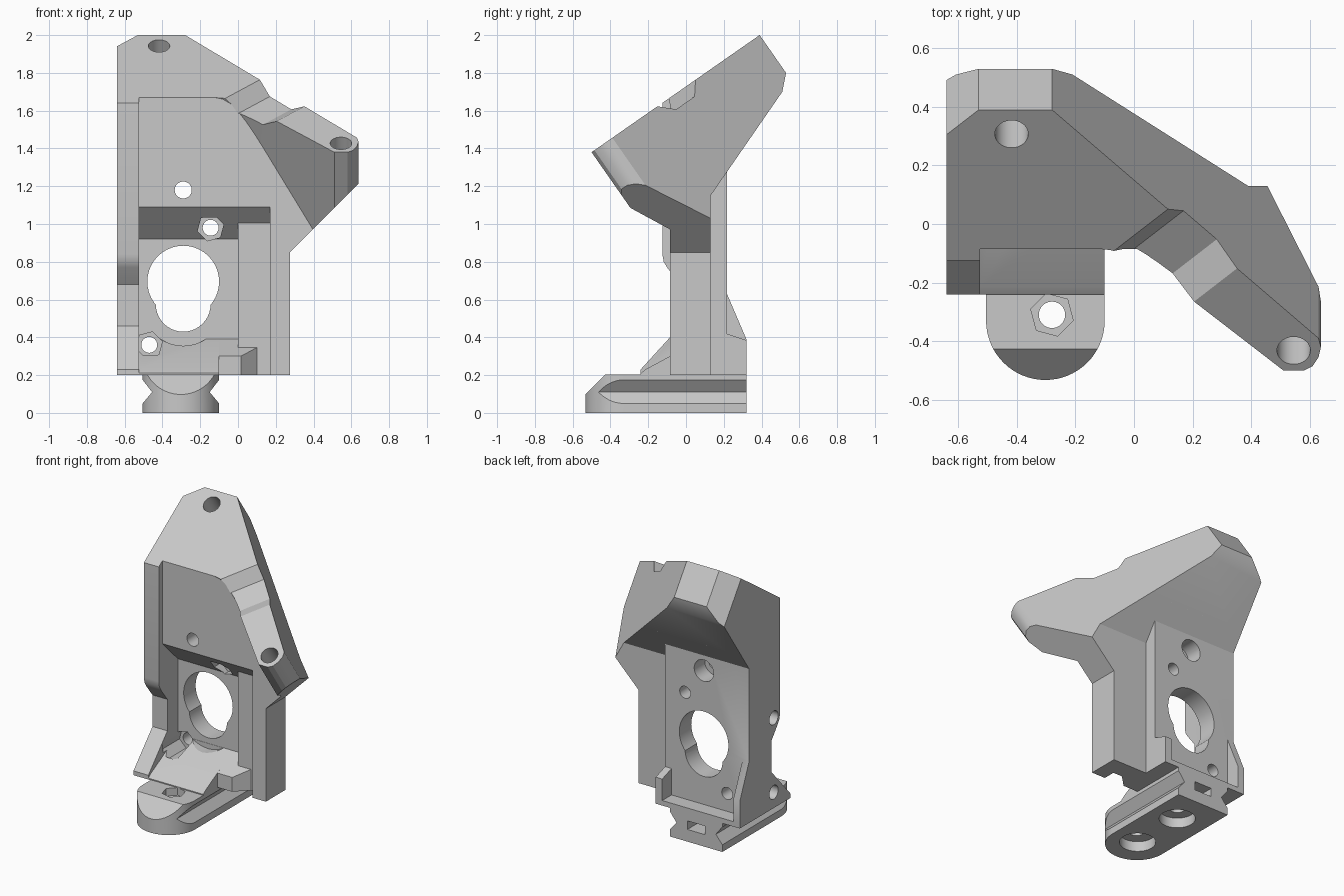
import bpy, bmesh, math
from mathutils import Vector

if "Cube" in bpy.data.objects:
    bpy.data.objects.remove(bpy.data.objects["Cube"])

grey = bpy.data.materials.new("plain grey")
grey.use_nodes = True
grey.diffuse_color = (0.58, 0.58, 0.58, 1)
grey.node_tree.nodes["Principled BSDF"].inputs["Base Color"].default_value = grey.diffuse_color

INTO = Vector((0, 0.572, -0.82))          # direction square to the sloping top


def top(x, y, lift=0.0):
    """Point on the sloping top plane."""
    return Vector((x, y, 1.38 + 0.697 * (y + 0.5) + lift))


def prism(name, points, along):
    bm = bmesh.new()
    a = [bm.verts.new(p) for p in points]
    b = [bm.verts.new(Vector(p) + Vector(along)) for p in points]
    n = len(a)
    bm.faces.new(a)
    bm.faces.new(b[::-1])
    for i in range(n):
        bm.faces.new((a[i], b[i], b[(i + 1) % n], a[(i + 1) % n]))
    bmesh.ops.recalc_face_normals(bm, faces=bm.faces)
    me = bpy.data.meshes.new(name)
    bm.to_mesh(me)
    bm.free()
    me.materials.append(grey)
    ob = bpy.data.objects.new(name, me)
    bpy.context.collection.objects.link(ob)
    return ob


def slab(name, x0, x1, yz):
    return prism(name, [(x0, y, z) for y, z in yz], (x1 - x0, 0, 0))


def box(name, x0, x1, y0, y1, z0, z1):
    return slab(name, x0, x1, [(y0, z0), (y1, z0), (y1, z1), (y0, z1)])


def rod(start, along, r, sides=40, turn=0.0):
    """Round or six-sided cutter from a start point."""
    d = Vector(along).normalized()
    u = d.orthogonal().normalized()
    v = d.cross(u)
    ring = []
    for i in range(sides):
        t = math.tau * i / sides + turn
        ring.append(Vector(start) + r * (math.cos(t) * u + math.sin(t) * v))
    return prism("cutter", ring, along)


def combine(target, tool, op):
    mod = target.modifiers.new("combine", "BOOLEAN")
    mod.operation, mod.object, mod.solver = op, tool, "EXACT"
    dg = bpy.context.evaluated_depsgraph_get()
    me = bpy.data.meshes.new_from_object(target.evaluated_get(dg))
    target.modifiers.clear()
    target.data = me
    bpy.data.objects.remove(tool)


def slice_off(ob, point, normal):
    bm = bmesh.new()
    bm.from_mesh(ob.data)
    geom = bm.verts[:] + bm.edges[:] + bm.faces[:]
    res = bmesh.ops.bisect_plane(bm, geom=geom, plane_co=point, plane_no=normal, clear_outer=True)
    edges = [e for e in res["geom_cut"] if isinstance(e, bmesh.types.BMEdge)]
    bmesh.ops.holes_fill(bm, edges=edges)
    bmesh.ops.recalc_face_normals(bm, faces=bm.faces)
    bm.to_mesh(ob.data)
    bm.free()


# Sloping head and arm: outline pushed square to the slope, trimmed by a side profile
outline = [(-0.64, 0.305), (-0.53, 0.39), (-0.28, 0.39), (0.63, -0.39), (0.638, -0.42),
           (0.63, -0.455), (0.61, -0.485), (0.58, -0.5), (0.51, -0.5), (0.13, -0.207),
           (0.08, -0.17), (0.04, -0.143), (0, -0.119), (-0.04, -0.1), (-0.08, -0.089),
           (-0.12, -0.085), (-0.525, -0.085), (-0.525, -0.125), (-0.64, -0.125)]
bracket = prism("bracket", [top(*p) for p in outline], INTO * 1.3)
combine(bracket, slab("side_profile", -0.8, 0.8,
                      [(-0.9, 2.5), (0.67, 2.5), (0.53, 1.8), (0.51, 1.7), (0.13, 1.15),
                       (0.13, 0.1), (-0.9, 0.1)]), "INTERSECT")
underside = (0.275, 0, 0.85), (1, 0, -1)
slice_off(bracket, *underside)

# Column, spreading into the arm, with a stepped pocket at the front
rear = [(0.13, 0.2), (0.13, 1.15), (0.3, 1.396), (0.3, top(0, 0.3).z)]
spread = [(0.13, 0.8)] + rear[1:]
edge = top(0.63, -0.39) - top(-0.28, 0.39)
for name, x0, x1, foot_z, behind in (("column", -0.525, 0.275, 0.2, rear),
                                     ("arm_root", 0.2, 0.6, 0.8, spread)):
    part = slab(name, x0, x1, [(-0.085, foot_z)] + behind + [(-0.085, top(0, -0.085).z)])
    slice_off(part, top(0.63, -0.39), INTO.cross(edge) if INTO.cross(edge).x > 0 else edge.cross(INTO))
    if name == "arm_root":
        slice_off(part, *underside)
    combine(bracket, part, "UNION")
for x0, x1, back in ((-0.53, 0.0, 0.085), (-0.01, 0.17, 0.0)):
    combine(bracket, slab("pocket", x0, x1, [(-0.2, 1.205), (back, 1.005 - back), (back, 0.1),
                                            (-0.2, 0.1)]), "DIFFERENCE")

# Side wall, back plate, shelf, rear flanges
wall = [(-0.125, top(0, -0.125).z), (-0.125, 0.84), (-0.118, 0.8), (-0.1, 0.77), (-0.03, 0.68),
        (-0.03, 0.46), (-0.24, 0.23), (-0.24, 0.2)] + rear
shelf = [(-0.24, 0.2), (-0.24, 0.21), (-0.215, 0.23), (0.1, 0.4), (0.1, 0.2)]
inner_shelf = slab("inner_shelf", -0.11, 0.1, [(-0.085, 0.2), (-0.085, 0.3), (0.1, 0.4), (0.1, 0.2)])
slice_off(inner_shelf, (0.1, 0, 0.2), (1, -1, 0))
parts = [slab("side_wall", -0.64, -0.525, wall),
         box("back_plate", -0.64, 0.01, 0.085, 0.217, 0.2, 1.3),
         slab("shelf", -0.53, -0.1, shelf),
         inner_shelf,
         slab("tall_flange", -0.64, -0.59, [(0.2, 0.67), (0.32, 0.39), (0.32, 0.2), (0.2, 0.2)]),
         slab("short_flange", -0.04, 0.01, [(0.2, 0.425), (0.32, 0.385), (0.32, 0.2), (0.2, 0.2)]),
         box("rear_ledge", -0.64, 0.01, 0.2, 0.32, 0.2, 0.235)]
for part in parts:
    combine(bracket, part, "UNION")

# Groove across the arm
run = Vector((0.79, 0.61, 0.697 * 0.61))
section = [top(-0.12, -0.085, 0.085), top(0, -0.085, -0.085),
           top(0.13, -0.17, -0.085), top(0.28, -0.36, 0.085)]
combine(bracket, prism("arm_groove", [p - run * 0.4 for p in section], run * 0.9), "DIFFERENCE")

# Holes: plate opening, bolt holes, nut pockets, side holes and top holes
back = (0, 0.5, 0)
cutters = [rod((-0.29, -0.1, 0.575), (0, 0.184, 0), 0.22),
           rod((-0.29, 0.01, 0.695), back, 0.19),
           rod((-0.29, 0.01, 0.575), back, 0.145),
           rod((-0.29, -0.2, 1.18), back, 0.045),
           rod((-0.29, 0.1, 1.17), back, 0.075)]
for x, z, start in ((-0.145, 0.98, -0.03), (-0.47, 0.36, -0.08)):
    cutters.append(rod((x, start, z), (0, 0.125 - start, 0), 0.072, 6, math.pi / 6))
    cutters.append(rod((x, 0, z), back, 0.042))
for z in (0.83, 0.31):
    cutters.append(rod((-0.7, -0.055, z), (0.14, 0, 0), 0.048))
for x, y in ((-0.418, 0.307), (0.545, -0.432)):
    cutters.append(rod(top(x, y) - INTO * 0.1, INTO * 0.28, 0.057))
for c in cutters:
    combine(bracket, c, "DIFFERENCE")

# Foot: rounded tongue with a bevelled nose and grooved sides
mid, half = -0.3025, 0.2025
plan = [(mid + half, 0.32, 0), (mid - half, 0.32, 0)]
for i in range(33):
    t = math.pi + math.pi * i / 32
    plan.append((mid + half * math.cos(t), -0.33 + half * math.sin(t), 0))
foot = prism("foot", plan, (0, 0, 0.203))
slice_off(foot, (0, -0.53, 0.1), (0, -1, 1))
for s in (-1, 1):
    vee = [(mid + s * (half + dx), -0.7, z) for dx, z in
           ((0, 0.05), (-0.05, 0.11), (0, 0.175), (0.1, 0.175), (0.1, 0.05))]
    combine(foot, prism("side_groove", vee, (0, 1.2, 0)), "DIFFERENCE")
up = (0, 0, 1)
for c in (rod((-0.28, -0.31, -0.1), up, 0.045), rod((-0.28, -0.31, 0.15), up, 0.075, 6),
          rod((-0.29, -0.31, -0.1), (0, 0, 0.17), 0.115),
          rod((-0.29, 0.08, -0.1), (0, 0, 0.17), 0.115),
          rod((-0.29, 0.08, -0.1), (0, 0, 0.25), 0.045),
          box("nut_slot", -0.37, -0.235, 0.2, 0.4, 0.085, 0.145)):
    combine(foot, c, "DIFFERENCE")

# Smooth the round parts, keep the edges sharp
bpy.ops.object.select_all(action="DESELECT")
for ob in (bracket, foot):
    ob.select_set(True)
bpy.context.view_layer.objects.active = bracket
bpy.ops.object.shade_smooth_by_angle(angle=math.radians(25))
